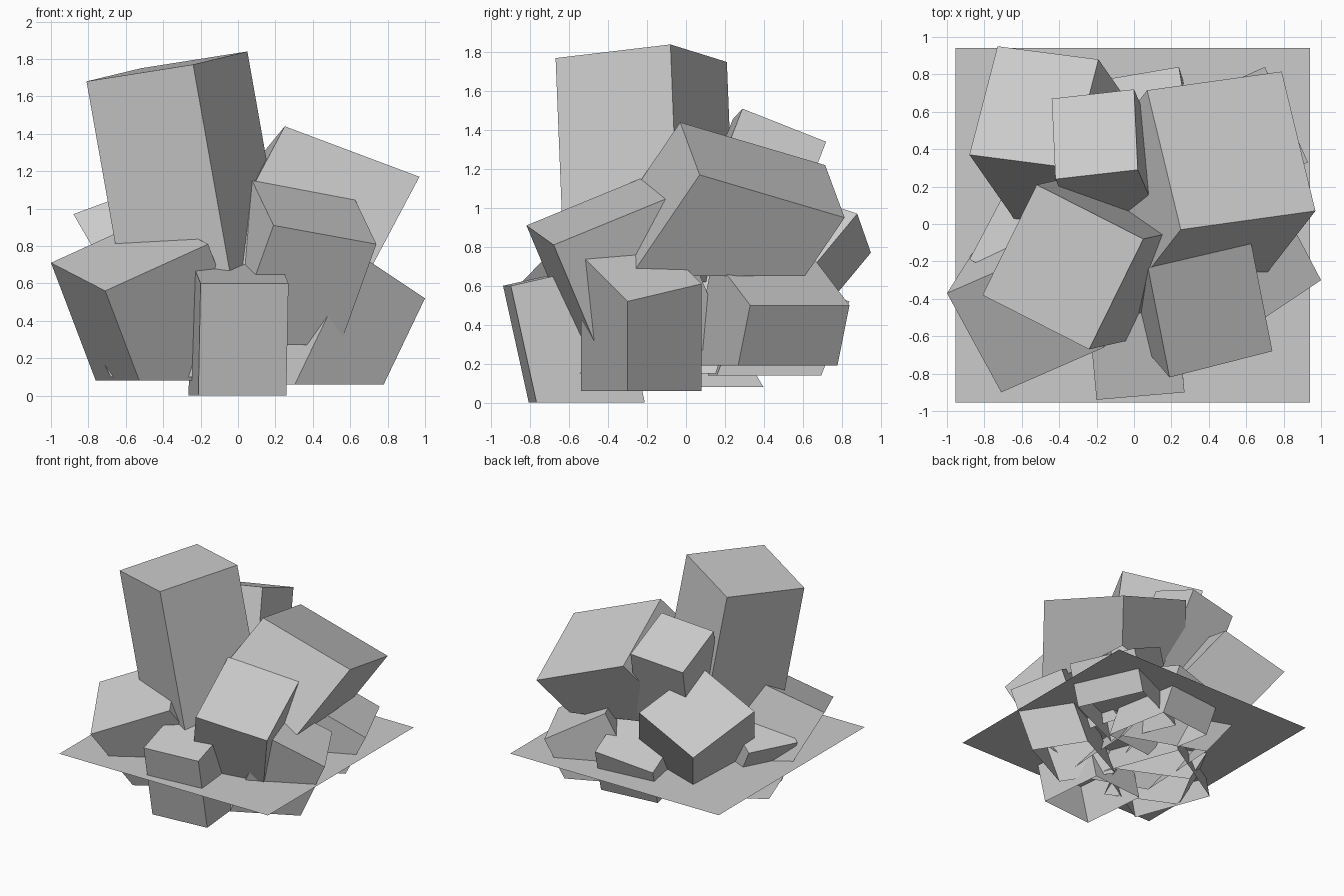
import bpy
from mathutils import Vector

if "Cube" in bpy.data.objects:
    bpy.data.objects.remove(bpy.data.objects["Cube"])


def mesh_object(name, verts, faces):
    mesh = bpy.data.meshes.new(name)
    mesh.from_pydata([tuple(v) for v in verts], [], faces)
    obj = bpy.data.objects.new(name, mesh)
    bpy.context.collection.objects.link(obj)
    return obj


def block(name, corner, u, v, lean, bottom):
    """Open-bottomed leaning block: top face from a corner and two edges,
    sides run down along the lean (x, y per unit of drop) to a flat rim."""
    c, u, v = Vector(corner), Vector(u), Vector(v)
    if u.cross(v).z < 0:
        u, v = v, u
    top = [c, c + u, c + u + v, c + v]
    rim = []
    for p in top:
        drop = p.z - bottom
        rim.append(Vector((p.x + lean[0] * drop, p.y + lean[1] * drop, bottom)))
    faces = [(0, 1, 2, 3)]
    faces += [(i, i + 4, (i + 1) % 4 + 4, (i + 1) % 4) for i in range(4)]
    return mesh_object(name, top + rim, faces)


# flat base sheet
mesh_object("base_sheet",
            [(-.955, -.955, .355), (.94, -.955, .355), (.94, .94, .355), (-.955, .94, .355)],
            [(0, 1, 2, 3)])

# upper blocks
block("tall_block", (-.81, -.38, 1.68), (.57, -.29, .09), (.29, .59, .07), (.177, .04), .62)
block("upper_back_block", (.02, .29, 1.51), (-.44, -.05, -.055), (-.02, .43, -.17), (.17, -.39), .70)
block("upper_right_block", (.25, -.03, 1.44), (.72, .10, -.27), (-.18, .745, -.22), (-.53, -.68), .65)

# middle blocks
block("front_right_block", (.19, -.82, .91), (.55, .14, -.10), (-.115, .585, .24), (-.36, .42), .27)
block("back_left_block", (-.73, .95, .77), (.54, -.07, .20), (-.15, -.58, .20), (.58, -.83), .15)

# lower ring of blocks
block("front_left_block", (-1.0, -.37, .71), (.29, -.53, -.15), (.55, .24, .25), (.38, .60), .08)
block("front_block", (-.20, -.94, .60), (.47, .04, 0), (-.05, .53, .12), (-.02, .22), 0.0)
block("right_block", (1.0, -.30, .52), (-.20, .38, .09), (-.36, -.24, .24), (-.48, 0), .06)
block("back_right_block", (.93, .33, .50), (-.23, .51, 0), (-.42, -.19, .25), (-.45, -.20), .19)
block("back_block", (.24, .84, .52), (-.47, -.08, -.08), (.08, -.48, .15), (.12, -.38), .14)
block("left_block", (-.88, -.19, .50), (.19, .36, 0), (.42, -.20, .25), (.50, -.20), .10)
